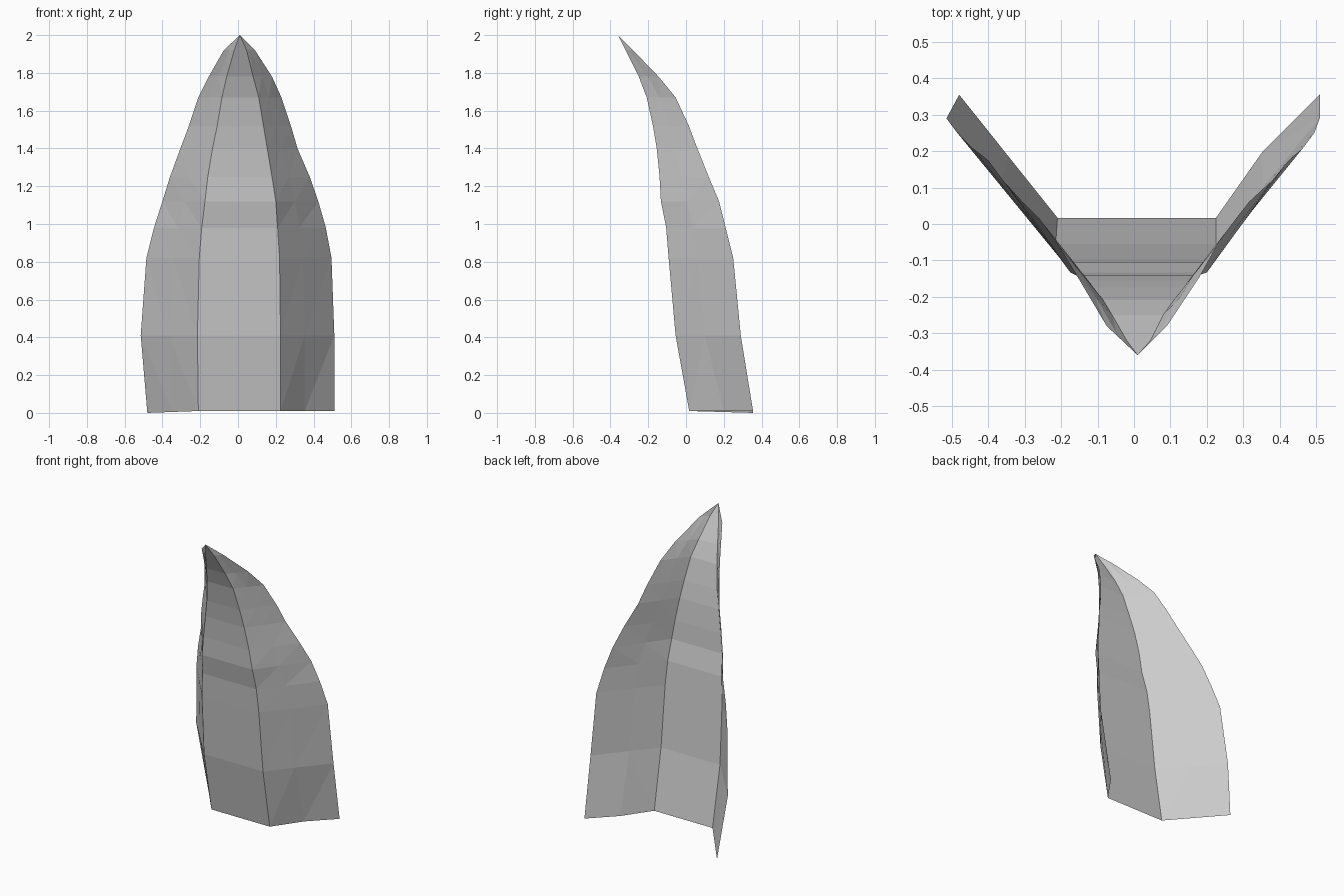
import bpy, bmesh
from mathutils import Vector

# Levels: z, left edge x, left crease x, right crease x, right edge x, crease y, edge y
LEVELS = [
    (0.01, -0.48, -0.21, 0.225, 0.51, 0.017, 0.355),
    (0.41, -0.515, -0.215, 0.225, 0.51, -0.055, 0.29),
    (0.82, -0.485, -0.205, 0.22, 0.495, -0.092, 0.25),
    (0.98, -0.445, -0.192, 0.21, 0.465, -0.105, 0.21),
    (1.12, -0.40, -0.175, 0.20, 0.425, -0.133, 0.175),
    (1.25, -0.36, -0.16, 0.18, 0.38, -0.14, 0.12),
    (1.40, -0.305, -0.135, 0.155, 0.315, -0.155, 0.06),
    (1.52, -0.26, -0.11, 0.135, 0.28, -0.175, 0.015),
    (1.67, -0.21, -0.085, 0.11, 0.23, -0.208, -0.055),
    (1.78, -0.155, -0.06, 0.08, 0.18, -0.25, -0.145),
    (1.92, -0.075, -0.02, 0.045, 0.09, -0.32, -0.28),
]
TIP = (0.01, -0.36, 2.0)


def section(z, lx, lc, rc, rx, cy, ey):
    """Folded cross-section: wing, front panel, wing."""
    a, b, c, d = (Vector(p) for p in ((lx, ey, z), (lc, cy, z), (rc, cy, z), (rx, ey, z)))
    mid_r = c.lerp(d, 0.45)
    if z < 0.1:
        mid_r.y += 0.03
        a.z -= 0.01
    return [a, a.lerp(b, 0.5), b, b.lerp(c, 0.5), c, mid_r, d]


# Folded tapering shell, an open single-layer sheet
bm = bmesh.new()
rows = [[bm.verts.new(p) for p in section(*lv)] for lv in LEVELS]
for low, high in zip(rows, rows[1:]):
    for i in range(6):
        bm.faces.new((low[i], low[i + 1], high[i + 1], high[i]))
tip = bm.verts.new(TIP)
for i in range(6):
    bm.faces.new((rows[-1][i], rows[-1][i + 1], tip))
bmesh.ops.triangulate(bm, faces=bm.faces[:])

mesh = bpy.data.meshes.new("folded_shell")
bm.to_mesh(mesh)
bm.free()
bpy.context.collection.objects.link(bpy.data.objects.new("folded_shell", mesh))
